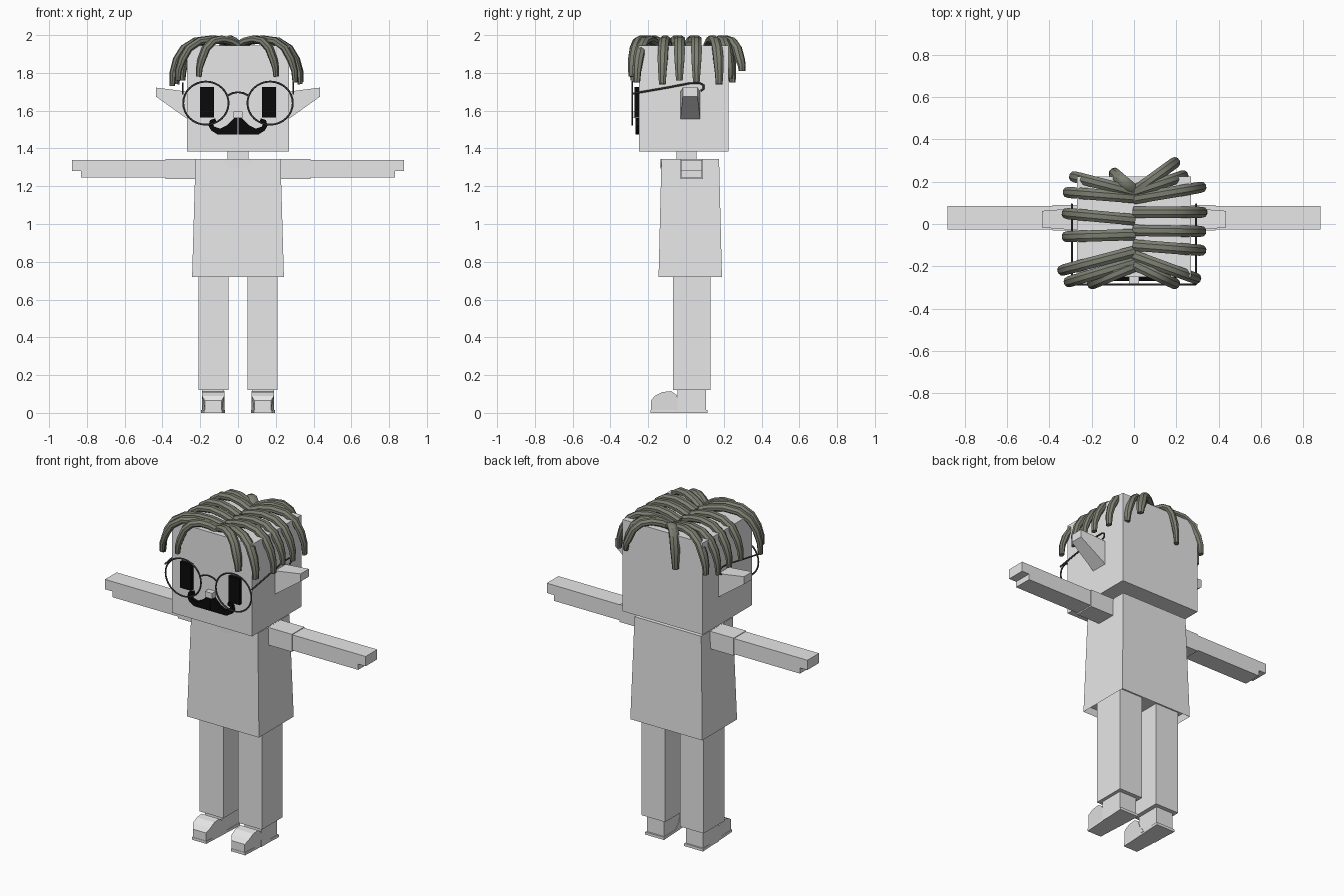
import bpy
import bmesh
import math
from mathutils import Vector

default_cube = bpy.data.objects.get("Cube")
if default_cube:
    bpy.data.objects.remove(default_cube, do_unlink=True)


def material(name, red, green, blue):
    mat = bpy.data.materials.new(name)
    mat.use_nodes = True
    mat.diffuse_color = (red, green, blue, 1)
    shader = next(n for n in mat.node_tree.nodes if n.type == "BSDF_PRINCIPLED")
    shader.inputs["Base Color"].default_value = (red, green, blue, 1)
    shader.inputs["Roughness"].default_value = 0.8
    return mat


pale = material("pale grey", 0.8, 0.8, 0.8)
hair_colour = material("hair grey green", 0.2, 0.21, 0.165)
black = material("black", 0.003, 0.003, 0.003)
wire = material("spectacle grey", 0.08, 0.08, 0.08)


def finish(name, bm, mat, smooth=False):
    bmesh.ops.recalc_face_normals(bm, faces=bm.faces)
    mesh = bpy.data.meshes.new(name)
    bm.to_mesh(mesh)
    bm.free()
    mesh.materials.append(mat)
    obj = bpy.data.objects.new(name, mesh)
    bpy.context.collection.objects.link(obj)
    if smooth:
        bpy.ops.object.select_all(action="DESELECT")
        obj.select_set(True)
        bpy.context.view_layer.objects.active = obj
        bpy.ops.object.shade_smooth_by_angle(angle=math.radians(35))
    return obj


def prism(name, profile, axis, low, high, mat, reshape=None):
    """Extrude a closed profile along an axis; reshape may move each vertex."""
    bm = bmesh.new()
    rings = []
    for depth in (low, high):
        ring = []
        for a, b in profile:
            co = [a, b]
            co.insert(axis, depth)
            ring.append(bm.verts.new(co))
        rings.append(ring)
        bm.faces.new(ring)
    count = len(profile)
    for i in range(count):
        j = (i + 1) % count
        bm.faces.new((rings[0][i], rings[0][j], rings[1][j], rings[1][i]))
    if reshape:
        for vert in bm.verts:
            reshape(vert.co)
    return finish(name, bm, mat)


def box(name, x, y, z, mat, reshape=None):
    corners = [(x[0], y[0]), (x[1], y[0]), (x[1], y[1]), (x[0], y[1])]
    return prism(name, corners, 2, z[0], z[1], mat, reshape)


def sweep(name, path, side, half_width, half_depth, sides, mat, taper=None):
    """Sweep an oval section along a path, keeping its wide axis on side."""
    bm = bmesh.new()
    rings = []
    last = len(path) - 1
    for i, point in enumerate(path):
        tangent = (path[min(i + 1, last)] - path[max(i - 1, 0)]).normalized()
        normal = tangent.cross(side).normalized()
        across = normal.cross(tangent)
        size = taper(i / last) if taper else 1
        ring = []
        for k in range(sides):
            angle = math.tau * (k + 0.5) / sides
            ring.append(bm.verts.new(point + size * (
                across * half_width * math.cos(angle)
                + normal * half_depth * math.sin(angle))))
        rings.append(ring)
    for first, second in zip(rings, rings[1:]):
        for k in range(sides):
            n = (k + 1) % sides
            bm.faces.new((first[k], first[n], second[n], second[k]))
    bm.faces.new(rings[0])
    bm.faces.new(rings[-1])
    return finish(name, bm, mat, True)


# Head, neck and nose
box("head", (-0.27, 0.27), (-0.25, 0.225), (1.385, 1.945), pale)
box("neck", (-0.055, 0.055), (-0.05, 0.055), (1.33, 1.4), pale)
box("nose", (-0.024, 0.024), (-0.285, -0.24), (1.56, 1.595), pale)


# Tunic flares towards an open hem
def flare(co):
    if co.z < 1:
        co.x *= 1.08
        co.y = 0.0225 + (co.y - 0.0225) * 1.1


tunic = box("tunic", (-0.225, 0.225), (-0.13, 0.175), (0.72, 1.345), pale, flare)
bm = bmesh.new()
bm.from_mesh(tunic.data)
hem = min(bm.faces, key=lambda f: f.calc_center_median().z)
bmesh.ops.inset_region(bm, faces=[hem], thickness=0.012)
for vert in hem.verts:
    vert.co.z += 0.04
bm.to_mesh(tunic.data)
bm.free()

# Neckline plate
arc = [math.pi * i / 10 for i in range(11)]
neckline = [(0.085 * math.cos(a), 1.344 - 0.05 * math.sin(a)) for a in arc]
prism("neckline", neckline, 1, -0.136, -0.13, pale)

# Limbs, ears, eyes and spectacle lenses, one set per side
arm_profile = [(0.38, 1.245), (0.83, 1.245), (0.83, 1.28),
               (0.88, 1.28), (0.88, 1.34), (0.38, 1.34)]
ear_profile = [(0.26, 1.55), (0.435, 1.675), (0.435, 1.722), (0.26, 1.70)]
toe_profile = [(0.0, 0.012), (-0.185, 0.012), (-0.185, 0.065), (-0.165, 0.09),
               (-0.125, 0.11), (-0.08, 0.115), (-0.05, 0.095), (-0.035, 0.05)]


def narrow_ear(co):
    if abs(co.x) > 0.4:
        co.y = 0.0225 + (co.y - 0.0225) * 0.75


for s, side_name in ((1, "left"), (-1, "right")):
    def mirrored(points):
        return [(s * a, b) for a, b in points]

    def span(a, b):
        return sorted((s * a, s * b))

    def narrow_toe(co):
        if co.y < -0.17:
            co.x = s * 0.13 + (co.x - s * 0.13) * 0.75

    box(side_name + "_sleeve", span(0.2, 0.385), (-0.03, 0.09), (1.237, 1.344), pale)
    prism(side_name + "_arm", mirrored(arm_profile), 1, -0.026, 0.086, pale)
    box(side_name + "_leg", span(0.05, 0.21), (-0.07, 0.13), (0.12, 0.77), pale)
    box(side_name + "_shoe_heel", span(0.075, 0.19), (-0.045, 0.105), (0, 0.13), pale)
    box(side_name + "_sole", span(0.068, 0.195), (-0.187, 0.115), (0, 0.016),
        pale, narrow_toe)
    prism(side_name + "_shoe_toe", toe_profile, 0, *span(0.072, 0.19), pale, narrow_toe)
    prism(side_name + "_ear", mirrored(ear_profile), 1, -0.03, 0.075, pale, narrow_ear)
    box(side_name + "_eye", span(0.127, 0.2), (-0.272, -0.245), (1.565, 1.725), black)

    # Round rim and hooked temple
    rim = []
    for i in range(33):
        a = math.tau * i / 32
        rim.append(Vector((s * 0.17 + 0.12 * math.cos(a), -0.285,
                           1.64 + 0.114 * math.sin(a))))
    sweep(side_name + "_rim", rim, Vector((0, 1, 0)), 0.005, 0.005, 6, wire)
    temple = [(-0.285, 1.69), (-0.1, 1.722), (0.02, 1.745), (0.075, 1.745),
              (0.093, 1.735), (0.093, 1.715), (0.078, 1.705)]
    sweep(side_name + "_temple", [Vector((s * 0.293, y, z)) for y, z in temple],
          Vector((1, 0, 0)), 0.005, 0.005, 6, wire)

    # Curled moustache half
    moustache = [(0.002, 1.575), (0.02, 1.56), (0.06, 1.522), (0.095, 1.505),
                 (0.125, 1.515), (0.135, 1.535), (0.115, 1.54), (0.12, 1.56),
                 (0.148, 1.55), (0.156, 1.52), (0.142, 1.495), (0.11, 1.475),
                 (0.002, 1.475)]
    prism(side_name + "_moustache", mirrored(moustache), 1, -0.268, -0.245, black)

bridge = [Vector((x, -0.285, 1.698 - 6 * x * x)) for x in (-0.055, -0.03, 0, 0.03, 0.055)]
sweep("bridge", bridge, Vector((0, 1, 0)), 0.005, 0.005, 6, wire)

# Hair locks arch out of a centre parting: root y, then tip x, y, z
locks = [
    (0.125, -0.32, 0.15, 1.74), (0.02, -0.325, 0.05, 1.75),
    (-0.05, -0.325, -0.06, 1.75), (-0.13, -0.345, -0.22, 1.73),
    (-0.18, -0.315, -0.275, 1.76), (-0.2, -0.205, -0.285, 1.78),
    (0.15, -0.29, 0.225, 1.76), (0.16, -0.1, 0.245, 1.75),
    (0.12, 0.325, 0.175, 1.74), (0.055, 0.33, 0.055, 1.75),
    (-0.03, 0.325, -0.035, 1.76), (-0.1, 0.325, -0.125, 1.74),
    (-0.15, 0.3, -0.26, 1.75), (-0.19, 0.2, -0.285, 1.78),
    (0.15, 0.2, 0.295, 1.81), (0.15, 0.24, 0.23, 1.77),
]
arch = [(0, 1.945), (0.2, 1.968), (0.42, 1.978), (0.65, 1.968),
        (0.83, 1.93), (0.94, 1.87)]
for number, (root_y, tip_x, tip_y, tip_z) in enumerate(locks):
    root = Vector((0, root_y, 0))
    run = Vector((tip_x, tip_y - root_y, 0))
    path = [root + run * f + Vector((0, 0, z)) for f, z in arch]
    path.append(root + run + Vector((0, 0, (1.87 + tip_z) / 2)))
    path.append(root + run * 1.01 + Vector((0, 0, tip_z)))
    across = Vector((-run.y, run.x, 0)).normalized()
    sweep("hair_lock_" + str(number + 1), path, across, 0.029, 0.021, 8,
          hair_colour, lambda t: 1 - 0.35 * max(0, t - 0.7) / 0.3)
